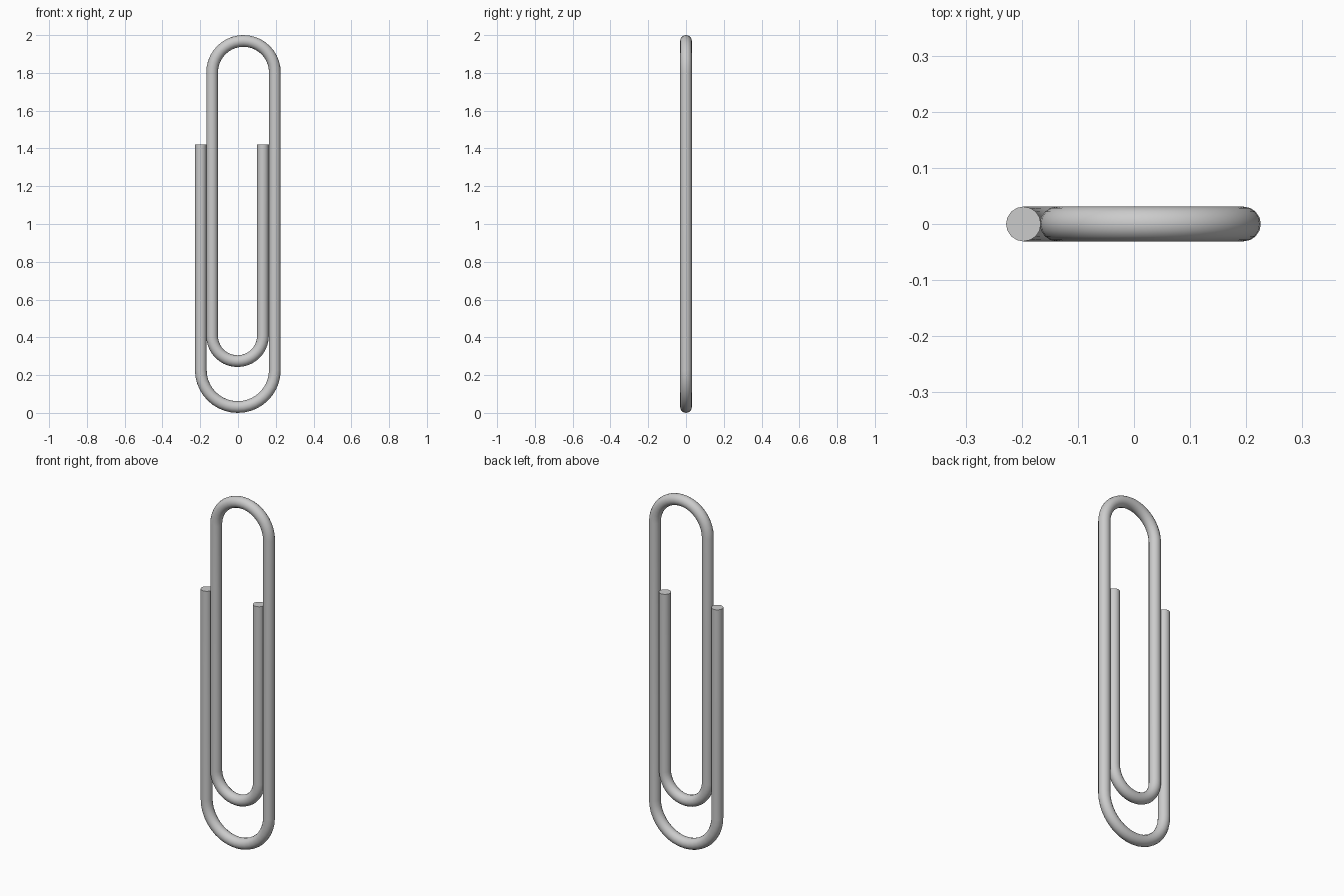
import bpy
from math import pi, sin, cos

if "Cube" in bpy.data.objects:
    bpy.data.objects.remove(bpy.data.objects["Cube"])

WIRE = 0.031      # wire radius
TIP_Z = 1.42      # height of both free ends


def bend(x0, x1, z, up, steps=20):
    """Half-circle centreline points from x0 to x1, starting at height z."""
    cx, r = (x0 + x1) / 2, (x1 - x0) / 2
    return [(cx - r * cos(pi * i / steps), 0,
             z + up * abs(r) * sin(pi * i / steps)) for i in range(steps + 1)]


# Leg positions, from the outer free end to the inner free end
legs = [-0.197, 0.195, -0.137, 0.132]
r = [abs(b - a) / 2 for a, b in zip(legs, legs[1:])]

# Wire centreline: straight legs joined by three bends
path = [(legs[0], 0, TIP_Z)]
path += bend(legs[0], legs[1], WIRE + r[0], -1)
path += bend(legs[1], legs[2], 2 - WIRE - r[1], 1)
path += bend(legs[2], legs[3], 0.243 + WIRE + r[2], -1)
path += [(legs[3], 0, TIP_Z)]

# Round wire swept along the centreline
curve = bpy.data.curves.new("clip_wire", 'CURVE')
curve.dimensions = '3D'
curve.twist_mode = 'MINIMUM'
curve.bevel_depth = WIRE
curve.bevel_resolution = 6
curve.use_fill_caps = True
spline = curve.splines.new('POLY')
spline.points.add(len(path) - 1)
for point, co in zip(spline.points, path):
    point.co = (*co, 1)

wire = bpy.data.objects.new("clip_wire", curve)
bpy.context.collection.objects.link(wire)
bpy.context.view_layer.objects.active = wire
wire.select_set(True)
bpy.ops.object.convert(target='MESH')
bpy.ops.object.shade_smooth_by_angle()
